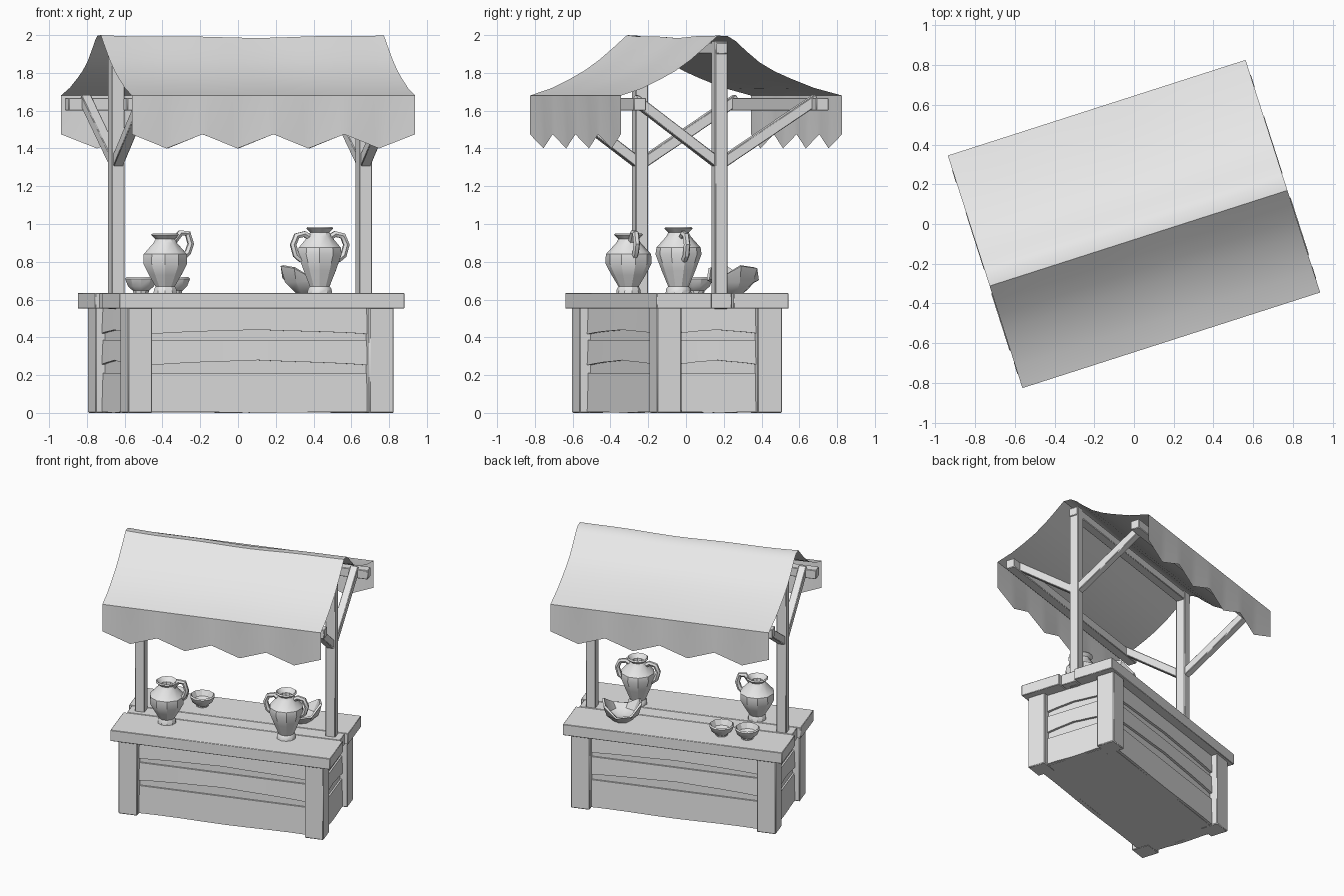
import bpy, bmesh, math
from mathutils import Vector, Matrix

if "Cube" in bpy.data.objects:
    bpy.data.objects.remove(bpy.data.objects["Cube"], do_unlink=True)

TURN = math.radians(17.8)   # the whole stall stands turned about z
MID = -0.05                 # depth of the counter's centre line
TOP = 0.635                 # counter surface

mat = bpy.data.materials.new("plain_grey")
mat.use_nodes = True
mat.diffuse_color = (0.8, 0.8, 0.8, 1)
mat.node_tree.nodes["Principled BSDF"].inputs["Base Color"].default_value = (0.8, 0.8, 0.8, 1)
parts = []


def finish(name, bm, bevel=0.0):
    bmesh.ops.recalc_face_normals(bm, faces=bm.faces)
    me = bpy.data.meshes.new(name)
    bm.to_mesh(me)
    bm.free()
    me.materials.append(mat)
    ob = bpy.data.objects.new(name, me)
    bpy.context.collection.objects.link(ob)
    ob.rotation_euler.z = TURN
    if bevel:
        mod = ob.modifiers.new("soft_edges", 'BEVEL')
        mod.width = bevel
        mod.segments = 1
    parts.append(ob)
    return ob


def box(name, lo, hi, bevel=0.004):
    bm = bmesh.new()
    lo, hi = Vector(lo), Vector(hi)
    size = Matrix.Diagonal((*(hi - lo), 1))
    bmesh.ops.create_cube(bm, size=1, matrix=Matrix.Translation((lo + hi) / 2) @ size)
    return finish(name, bm, bevel)


def beam(name, a, b, w):
    """Square timber between two points."""
    a, b = Vector(a), Vector(b)
    d = b - a
    rot = d.to_track_quat('Z', 'X').to_matrix().to_4x4()
    bm = bmesh.new()
    bmesh.ops.create_cube(bm, size=1, matrix=Matrix.Translation((a + b) / 2) @ rot
                          @ Matrix.Diagonal((w, w, d.length, 1)))
    return finish(name, bm, 0.004)


def skin(bm, rings):
    """Join a row of closed rings with quads, and close both ends."""
    n = len(rings[0])
    for p, q in zip(rings, rings[1:]):
        for k in range(n):
            bm.faces.new((p[k], p[(k + 1) % n], q[(k + 1) % n], q[k]))
    bm.faces.new(rings[0])
    bm.faces.new(rings[-1])


def board(name, a, b, out, z0, z1, peak):
    """Side board whose lower edge is worn up towards the middle."""
    a, b, out = Vector(a), Vector(b), Vector(out)
    n = 8
    bm = bmesh.new()
    rings = []
    for i in range(n + 1):
        t = i / n
        p = a.lerp(b, t)
        low = z0 + peak * (1 - abs(2 * t - 1)) + 0.003 * math.sin(9 * t)
        rings.append([bm.verts.new(v) for v in (
            p + Vector((0, 0, low)), p + out + Vector((0, 0, low)),
            p + out * 0.8 + Vector((0, 0, z1)), p + Vector((0, 0, z1)))])
    skin(bm, rings)
    return finish(name, bm)


def lathe(name, x, y, profile, sides, jag=None):
    """Turned vessel; jag(angle, k) lifts the rim points."""
    bm = bmesh.new()
    rings = []
    for k, (r, z) in enumerate(profile):
        ring = []
        for i in range(sides):
            a = math.tau * i / sides
            lift = jag(a, k) if jag else 0
            ring.append(bm.verts.new((x + r * math.cos(a), y + r * math.sin(a), TOP + z + lift)))
        rings.append(ring)
    skin(bm, rings)
    return finish(name, bm)


def handle(name, x, y, side, path, w=0.018):
    """Six-sided bent handle in the length direction."""
    bm = bmesh.new()
    pts = [Vector((x + side * r, y, TOP + z)) for r, z in path]
    rings = []
    across = Vector((0, 1, 0))
    for i, p in enumerate(pts):
        d = (pts[min(i + 1, len(pts) - 1)] - pts[max(i - 1, 0)]).normalized()
        n = d.cross(across)
        rings.append([bm.verts.new(p + w * (math.cos(k * math.tau / 6) * across
                                            + math.sin(k * math.tau / 6) * n)) for k in range(6)])
    skin(bm, rings)
    return finish(name, bm)


# Counter body, legs and side boards, the boards set back from the legs
HX, HY, LEG = 0.739, 0.348, 0.136
BACK_X, BACK_Y, THICK = 0.064, 0.072, 0.03
box("counter_core", (-HX + BACK_X - 0.012, MID - HY + BACK_Y - 0.012, 0.002),
    (HX - BACK_X + 0.012, MID + HY - BACK_Y + 0.012, 0.56), 0)
for sx, side in ((-1, "right"), (1, "left")):
    for sy, end in ((-1, "front"), (1, "back")):
        xs = sorted((sx * HX, sx * (HX - LEG)))
        ys = sorted((MID + sy * HY, MID + sy * (HY - LEG)))
        box(f"{end}_{side}_leg", (xs[0], ys[0], 0), (xs[1], ys[1], 0.56), 0.005)

for row, (z0, z1, peak) in enumerate(((0.003, 0.21, 0), (0.25, 0.385, 0.032), (0.415, 0.555, 0.028))):
    for s, end, side in ((-1, "front", "right"), (1, "back", "left")):
        y = MID + s * (HY - BACK_Y)
        board(f"{end}_board_{row}", (-HX + 0.1, y, 0), (HX - 0.1, y, 0), (0, s * THICK, 0), z0, z1, peak)
        x = s * (HX - BACK_X)
        board(f"{side}_board_{row}", (x, MID - HY + 0.1, 0), (x, MID + HY - 0.1, 0), (s * THICK, 0, 0), z0, z1, peak)

# Counter top planks
for name, y0, y1, half in (("front_plank", -0.367, -0.062, 0.792), ("middle_plank", -0.058, 0.058, 0.768),
                           ("back_plank", 0.062, 0.367, 0.79)):
    box(name, (-half, MID + y0, 0.552), (half, MID + y1, TOP), 0.003)

# Posts, rails and braces carrying the awning
PY, PX = -0.035, 0.688
box("ridge_beam", (-0.73, PY - 0.033, 1.9), (0.73, PY + 0.033, 1.96))
rails = {"front": -0.51, "back": 0.505}
for end, y in rails.items():
    box(f"{end}_rail", (-0.79, y - 0.034, 1.6), (0.79, y + 0.034, 1.668))
for sx, side in ((-1, "right"), (1, "left")):
    x = sx * PX
    box(f"{side}_post", (x - 0.035, PY - 0.035, 0.55), (x + 0.035, PY + 0.035, 1.97))
    for end, y in rails.items():
        beam(f"{side}_{end}_brace", (x, PY, 1.315), (x, y, 1.662), 0.055)

# Cloth awning, rounded over the ridge, with toothed valances
LEN, TEETH, STEPS, EDGE = 1.575, 4, 48, 0.615
front_slope = ((-0.075, 2.0), (-0.15, 1.935), (-0.228, 1.87), (-0.31, 1.813), (-0.396, 1.766), (-0.5, 1.717), (-EDGE, 1.68))
back_slope = ((-0.02, 1.997), (0.025, 1.97), (0.08, 1.92), (0.157, 1.857), (0.24, 1.81), (0.325, 1.773), (0.46, 1.721), (EDGE, 1.68))
bm = bmesh.new()
rows = []
for i in range(STEPS + 1):
    t = i / STEPS
    u = LEN * (t - 0.5)
    sag = 0.014 * math.sin(math.pi * t) + 0.003 * math.sin(14 * t)
    tooth = abs(2 * ((t * TEETH) % 1) - 1)
    fold = 0.012 * (1 - tooth)
    tip = 1.4 + 0.075 * tooth
    halves = []
    for s, slope in ((-1, front_slope), (1, back_slope)):
        half = [(v, z - sag * (1 - abs(v) / EDGE)) for v, z in slope]
        halves.append(half + [(s * (EDGE - fold * 0.5), 1.56), (s * (EDGE - fold), tip)])
    rows.append([bm.verts.new((u, v, z)) for v, z in halves[0][::-1] + halves[1]])
for p, q in zip(rows, rows[1:]):
    for k in range(len(p) - 1):
        bm.faces.new((p[k], p[k + 1], q[k + 1], q[k]))
awning = finish("cloth_awning", bm)

# Jugs with handles
small_jug = ((0.065, 0), (0.062, 0.02), (0.054, 0.035), (0.09, 0.095), (0.122, 0.155), (0.12, 0.205),
             (0.065, 0.265), (0.054, 0.285), (0.078, 0.308), (0.07, 0.315), (0.042, 0.285), (0.04, 0.25))
lathe("small_jug", -0.46, -0.172, small_jug, 10)
handle("small_jug_handle", -0.46, -0.172, 1,
       ((0.05, 0.275), (0.085, 0.318), (0.125, 0.315), (0.142, 0.26), (0.126, 0.215), (0.1, 0.19)))
big_jug = ((0.068, 0), (0.066, 0.02), (0.055, 0.035), (0.09, 0.12), (0.122, 0.205), (0.117, 0.24),
           (0.064, 0.3), (0.054, 0.32), (0.075, 0.34), (0.068, 0.35), (0.042, 0.32), (0.04, 0.28))
lathe("big_jug", 0.4, -0.17, big_jug, 10)
for s, side in ((-1, "right"), (1, "left")):
    handle(f"big_jug_{side}_handle", 0.4, -0.17, s,
           ((0.05, 0.29), (0.085, 0.312), (0.128, 0.302), (0.148, 0.255), (0.132, 0.2), (0.1, 0.175)))

# Bowls
bowl = ((0.042, 0), (0.045, 0.012), (0.072, 0.035), (0.088, 0.075), (0.08, 0.084), (0.06, 0.045), (0.02, 0.03))
for name, x in (("outer_bowl", -0.49), ("inner_bowl", -0.305)):
    lathe(name, x, 0.155, bowl, 10)
wide = ((0.06, 0), (0.075, 0.012), (0.12, 0.055), (0.145, 0.105), (0.13, 0.11), (0.09, 0.05), (0.03, 0.03))
lathe("broken_bowl", 0.422, 0.125, wide, 8,
      lambda a, k: 0.045 * math.cos(2 * a - 0.6) * (k in (3, 4)))

# Smooth shading with sharp creases
bpy.ops.object.select_all(action='DESELECT')
for ob in parts:
    ob.select_set(True)
bpy.context.view_layer.objects.active = awning
bpy.ops.object.shade_smooth_by_angle(angle=math.radians(30))
